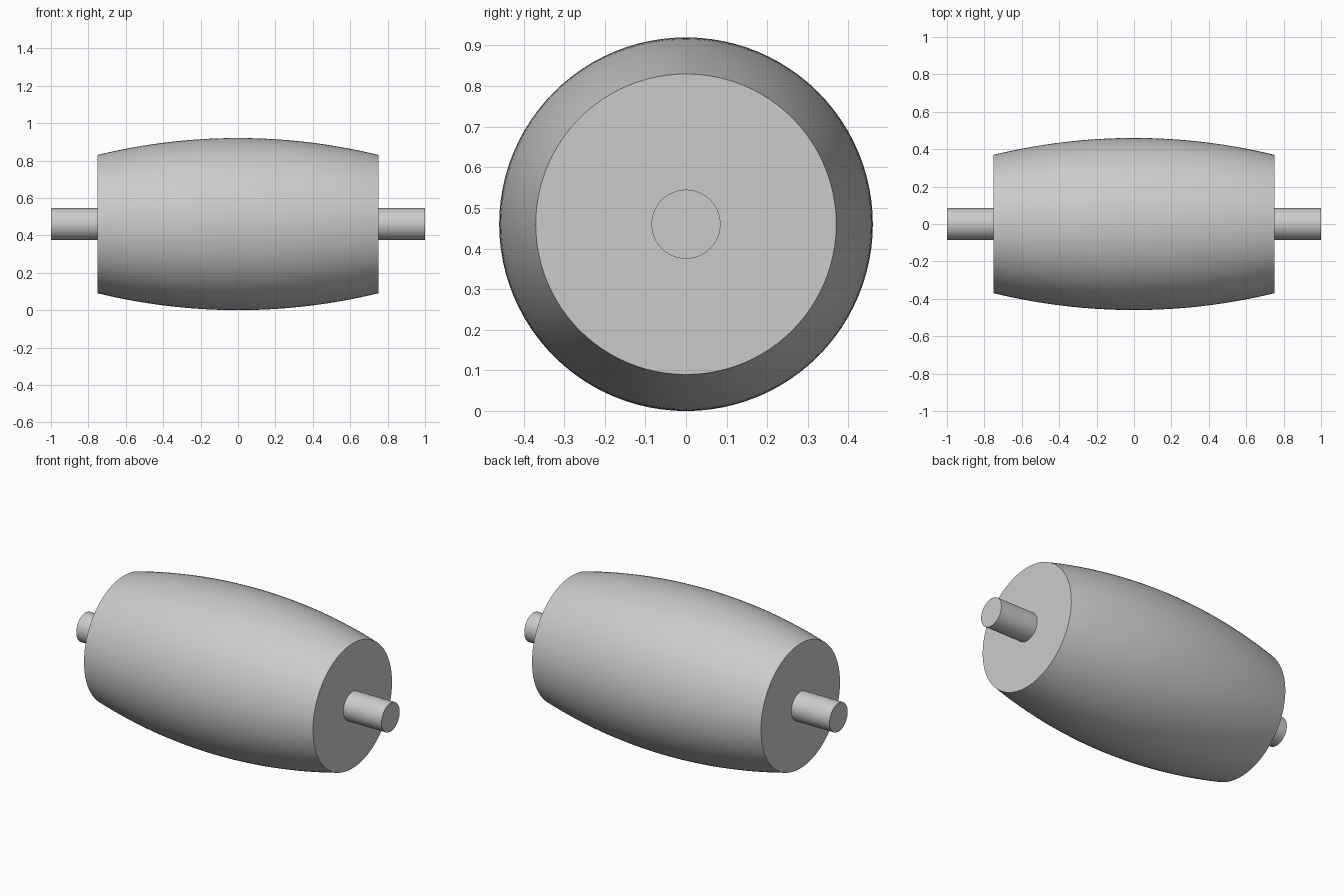
import bpy, bmesh, math

SIDES = 96
HALF_BODY = 0.75
END_RADIUS, MID_RADIUS = 0.37, 0.46
SHAFT_RADIUS = 0.085

if "Cube" in bpy.data.objects:
    bpy.data.objects.remove(bpy.data.objects["Cube"], do_unlink=True)

grey = bpy.data.materials.new("plain grey")
grey.use_nodes = True
colour = (0.6, 0.6, 0.6, 1)
grey.diffuse_color = colour
grey.node_tree.nodes["Principled BSDF"].inputs["Base Color"].default_value = colour


def turned_part(name, profile):
    """Turn (x, radius) points around the horizontal axis and cap both ends."""
    bm = bmesh.new()
    rings = []
    for x, r in profile:
        angles = [2 * math.pi * i / SIDES for i in range(SIDES)]
        rings.append([bm.verts.new((x, r * math.cos(a), r * math.sin(a))) for a in angles])
    for a, b in zip(rings, rings[1:]):
        for i in range(SIDES):
            j = (i + 1) % SIDES
            bm.faces.new((a[i], a[j], b[j], b[i]))
    bm.faces.new(rings[0])
    bm.faces.new(rings[-1])
    bmesh.ops.recalc_face_normals(bm, faces=bm.faces)
    mesh = bpy.data.meshes.new(name)
    bm.to_mesh(mesh)
    bm.free()
    mesh.materials.append(grey)
    obj = bpy.data.objects.new(name, mesh)
    obj.location.z = MID_RADIUS
    bpy.context.collection.objects.link(obj)
    bpy.ops.object.select_all(action="DESELECT")
    obj.select_set(True)
    bpy.context.view_layer.objects.active = obj
    bpy.ops.object.shade_smooth_by_angle(angle=math.radians(30))
    return obj


# Crowned roller body: a circular arc swelling towards the middle
bulge = MID_RADIUS - END_RADIUS
arc = (HALF_BODY ** 2 + bulge ** 2) / (2 * bulge)
steps = 32
xs = [HALF_BODY * (2 * i / steps - 1) for i in range(steps + 1)]
turned_part("roller_body", [(x, MID_RADIUS - arc + math.sqrt(arc ** 2 - x ** 2)) for x in xs])

# Shaft stubs on both ends
for name, side in (("left_shaft", 1), ("right_shaft", -1)):
    turned_part(name, [(side * (HALF_BODY - 0.005), SHAFT_RADIUS), (side, SHAFT_RADIUS)])
